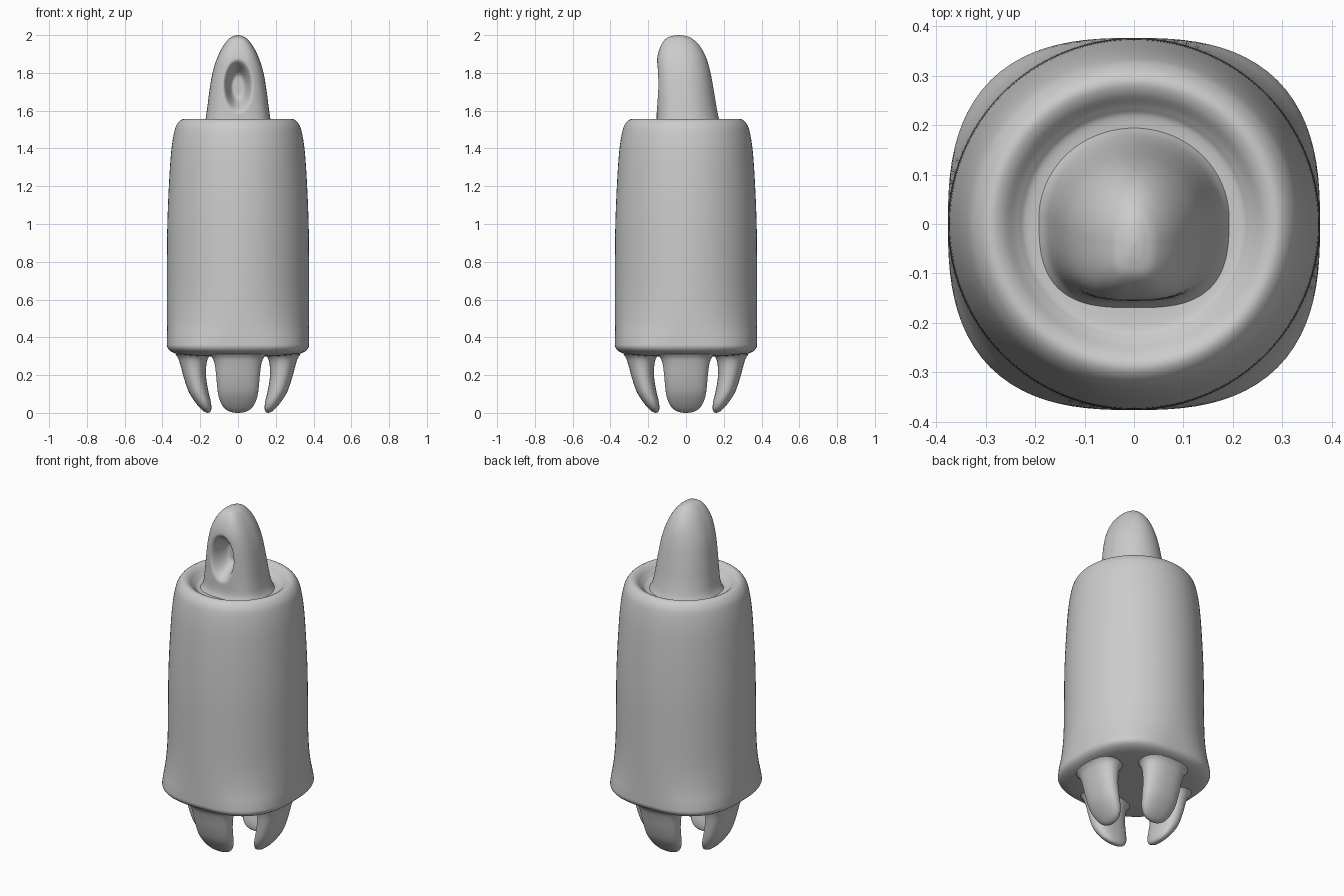
import bpy, bmesh, math
from mathutils import Vector, Matrix

cube = bpy.data.objects.get("Cube")
if cube:
    bpy.data.objects.remove(cube, do_unlink=True)

grey = bpy.data.materials.new("plain grey")
grey.use_nodes = True
colour = (0.6, 0.6, 0.6, 1)
grey.diffuse_color = colour
grey.node_tree.nodes["Principled BSDF"].inputs["Base Color"].default_value = colour


def smooth_rows(rows, steps):
    """Catmull-Rom curve through rows of section values."""
    pts = [Vector(r) for r in rows]
    out = []
    for i in range(len(pts) - 1):
        a, b, c, d = pts[max(i - 1, 0)], pts[i], pts[i + 1], pts[min(i + 2, len(pts) - 1)]
        for k in range(steps):
            t = k / steps
            out.append(b + (c - a) * (t / 2) + (a * 2 - b * 5 + c * 4 - d) * (t * t / 2)
                       + (b * 3 - a - c * 3 + d) * (t ** 3 / 2))
    return out + [pts[-1]]


def rounded(angle, n):
    """Point on a unit rounded square; n = 2 is a circle."""
    c, s = math.cos(angle), math.sin(angle)
    k = (abs(c) ** n + abs(s) ** n) ** (-1 / n)
    return c * k, s * k


def loft(name, rows, section, count, turn=0):
    """Skin closed sections and close both ends."""
    bm = bmesh.new()
    rings = []
    for row in rows:
        rings.append([bm.verts.new(section(row, math.tau * j / count)) for j in range(count)])
    for low, high in zip(rings, rings[1:]):
        for j in range(count):
            k = (j + 1) % count
            bm.faces.new((low[j], low[k], high[k], high[j]))
    bm.faces.new(rings[0][::-1])
    bm.faces.new(rings[-1])
    bm.transform(Matrix.Rotation(turn, 4, "Z"))
    bmesh.ops.recalc_face_normals(bm, faces=bm.faces)
    for face in bm.faces:
        face.smooth = True
    mesh = bpy.data.meshes.new(name)
    bm.to_mesh(mesh)
    bm.free()
    mesh.materials.append(grey)
    obj = bpy.data.objects.new(name, mesh)
    bpy.context.collection.objects.link(obj)
    return obj


# Body: radius, height, squareness, from the underside up to the top groove
def body_section(row, angle):
    r, z, n = row
    x, y = rounded(angle, n)
    return r * x, r * y, z


body_rows = [
    (0.05, 0.30, 2.4), (0.2, 0.30, 2.5), (0.30, 0.308, 2.7), (0.35, 0.322, 2.7),
    (0.373, 0.345, 2.7), (0.376, 0.38, 2.6), (0.376, 0.47, 2.25), (0.376, 0.6, 2.05),
    (0.376, 0.8, 2), (0.374, 1.0, 2), (0.366, 1.2, 2), (0.354, 1.38, 2),
    (0.337, 1.49, 2), (0.318, 1.535, 2), (0.292, 1.555, 2), (0.265, 1.547, 2),
    (0.235, 1.518, 2), (0.205, 1.503, 2), (0.1, 1.50, 2)]
loft("body", smooth_rows(body_rows, 5), body_section, 96)


# Cap: height, half width, back reach, front reach, with a dished slot in front
def cap_section(row, angle):
    z, w, back, front = row
    x, y = rounded(angle, 2 if math.sin(angle) >= 0 else 3)
    x, y = x * w, (back - front) / 2 + y * (back + front) / 2
    if math.sin(angle) < 0:
        reach = math.hypot(x / 0.08, (z - 1.73) / 0.145)
        t = min(max((1 - reach) / 0.65, 0), 1)
        y += 0.11 * t * t * (3 - 2 * t)
    return x, y, z


cap_rows = [
    (1.49, 0.2, 0.2, 0.175), (1.53, 0.178, 0.182, 0.158), (1.6, 0.165, 0.165, 0.155),
    (1.7, 0.152, 0.148, 0.155), (1.8, 0.135, 0.13, 0.155), (1.88, 0.11, 0.107, 0.152),
    (1.94, 0.08, 0.075, 0.135), (1.98, 0.048, 0.035, 0.108),
    (1.995, 0.022, 0.0, 0.075), (2.0, 0.003, -0.035, 0.041)]
loft("cap", smooth_rows(cap_rows, 8), cap_section, 144)


# Claws: height, half width, inner reach, outer reach
def claw_section(row, angle):
    z, w, inner, outer = row
    x, y = rounded(angle, 2.3)
    return x * w, -(inner + outer) / 2 + y * (outer - inner) / 2, z


claw_rows = [
    (0.0, 0.008, 0.157, 0.163), (0.006, 0.04, 0.146, 0.178), (0.025, 0.072, 0.141, 0.2),
    (0.06, 0.094, 0.144, 0.229), (0.11, 0.107, 0.156, 0.26), (0.18, 0.114, 0.168, 0.285),
    (0.25, 0.122, 0.168, 0.304), (0.29, 0.135, 0.158, 0.317), (0.312, 0.158, 0.138, 0.333)]
for i, place in enumerate(("front", "left", "back", "right")):
    loft(place + "_claw", smooth_rows(claw_rows, 4), claw_section, 48, i * math.pi / 2)
